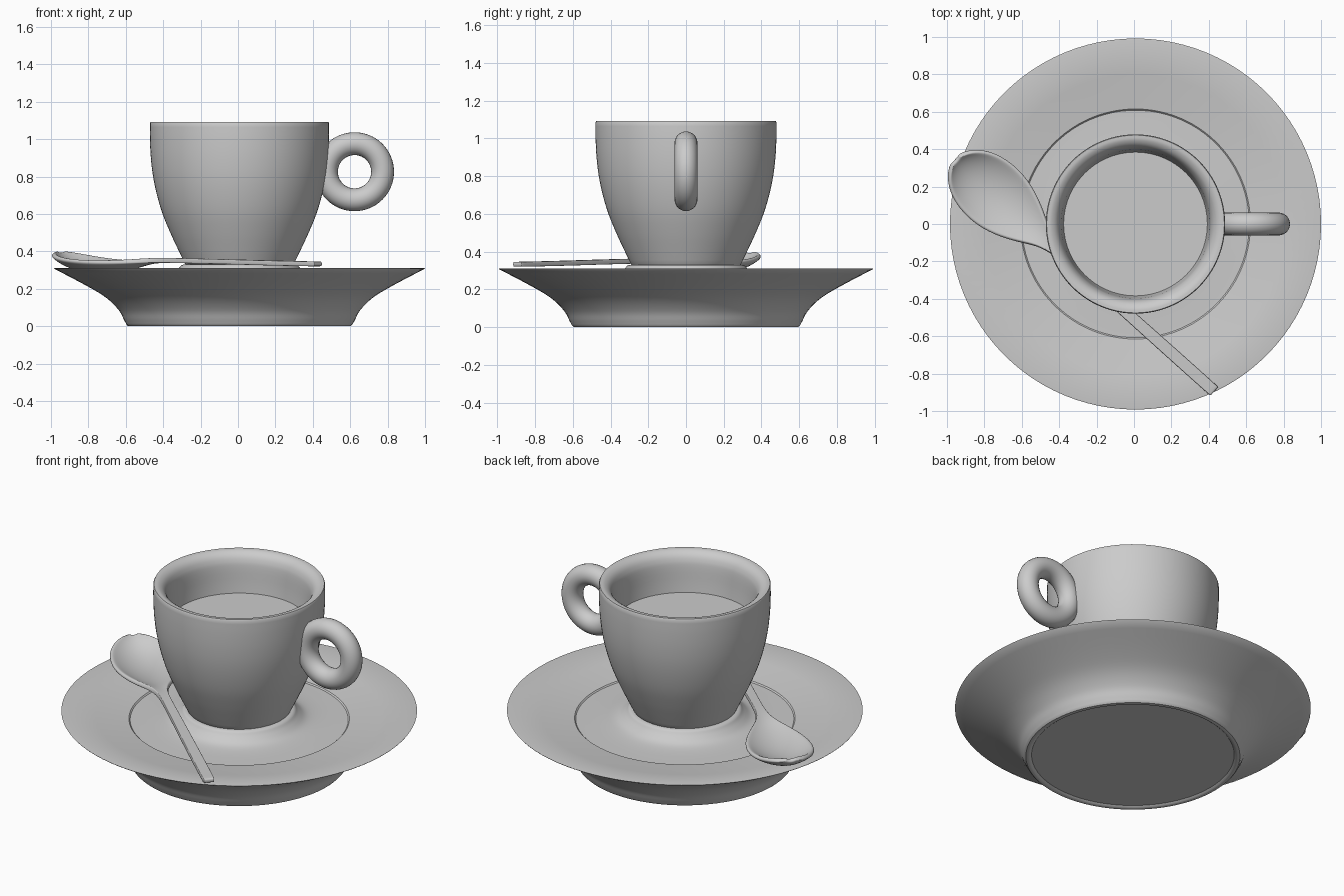
import bpy, bmesh, math
from mathutils import Vector

if "Cube" in bpy.data.objects:
    bpy.data.objects.remove(bpy.data.objects["Cube"])

CX = 0.008  # cup and saucer axis


def spline(pts, n=4):
    """Catmull-Rom curve through the points."""
    p = [Vector(q) for q in pts]
    p = [2 * p[0] - p[1]] + p + [2 * p[-1] - p[-2]]
    out = []
    for i in range(1, len(p) - 2):
        a, b, c, d = p[i - 1:i + 3]
        for k in range(n):
            t = k / n
            out.append(0.5 * (2 * b + (c - a) * t + (2 * a - 5 * b + 4 * c - d) * t * t
                              + (3 * b - a - 3 * c + d) * t ** 3))
    return out + [p[-2]]


def finish(name, bm, angle=35):
    bmesh.ops.recalc_face_normals(bm, faces=bm.faces)
    me = bpy.data.meshes.new(name)
    bm.to_mesh(me)
    bm.free()
    ob = bpy.data.objects.new(name, me)
    bpy.context.collection.objects.link(ob)
    bpy.ops.object.select_all(action='DESELECT')
    ob.select_set(True)
    bpy.context.view_layer.objects.active = ob
    bpy.ops.object.shade_smooth_by_angle(angle=math.radians(angle))
    return ob


def lathe(name, profile, steps=96):
    bm = bmesh.new()
    vs = [bm.verts.new((r, 0, z)) for r, z in profile]
    es = [bm.edges.new(e) for e in zip(vs, vs[1:])]
    bmesh.ops.spin(bm, geom=vs + es, cent=(0, 0, 0), axis=(0, 0, 1),
                   angle=2 * math.pi, steps=steps, use_merge=True)
    bmesh.ops.remove_doubles(bm, verts=bm.verts, dist=1e-5)
    ob = finish(name, bm)
    ob.location.x = CX
    return ob


# Saucer: flat base, flared underside, conical rim, raised seat for the cup
lathe("saucer",
      [(0, 0.01), (0.565, 0.01), (0.575, 0.002), (0.585, 0), (0.597, 0.002)]
      + spline([(0.605, 0.01), (0.618, 0.035), (0.645, 0.085), (0.71, 0.15),
                (0.81, 0.212), (0.99, 0.307)])
      + [(0.992, 0.31), (0.985, 0.312), (0.80, 0.285), (0.615, 0.262), (0.608, 0.255)]
      + spline([(0.60, 0.255), (0.46, 0.259), (0.38, 0.271), (0.335, 0.30), (0.312, 0.325)])
      + [(0.30, 0.33), (0, 0.33)])

# Cup: tapered bowl with a thick rim rounded to the inside
lathe("cup",
      [(0, 0.326), (0.285, 0.326)]
      + spline([(0.292, 0.335), (0.333, 0.42), (0.37, 0.50), (0.411, 0.60), (0.441, 0.70),
                (0.462, 0.80), (0.474, 0.90), (0.479, 1.0), (0.479, 1.085)])
      + spline([(0.475, 1.092), (0.45, 1.089), (0.425, 1.073), (0.408, 1.045),
                (0.398, 1.0), (0.385, 0.86), (0.35, 0.66), (0.25, 0.44), (0, 0.40)]))

# Drink surface
lathe("drink", [(0, 0.855), (0.384, 0.855)])

# Ring handle
bpy.ops.mesh.primitive_torus_add(location=(0.623, 0, 0.826), rotation=(math.pi / 2, 0, 0),
                                 major_radius=0.15, minor_radius=0.061,
                                 major_segments=64, minor_segments=24)
bpy.context.object.name = "cup_handle"
bpy.ops.object.shade_smooth()

# Spoon: rows of (distance along, half width, edge height, bowl depth)
rows = [(0, .030, .346, 0), (.012, .033, .346, 0), (.3, .033, .350, 0), (.7, .031, .359, 0),
        (1.0, .027, .364, 0), (1.13, .028, .366, 0), (1.23, .046, .364, .008),
        (1.32, .100, .358, .025), (1.44, .156, .357, .045), (1.56, .181, .360, .058),
        (1.67, .173, .370, .060), (1.75, .145, .382, .052), (1.805, .103, .394, .036),
        (1.835, .058, .400, .016), (1.845, .022, .402, .005)]
start = Vector((0.43, -0.895))
along = Vector((-0.745, 0.667)).normalized()
across = Vector((along.y, -along.x))
us = (-1, -.85, -.5, 0, .5, .85, 1)
bm = bmesh.new()
grid = []
for t, w, z, depth in rows:
    line = []
    for u in us:
        q = start + along * t + across * (w * u)
        line.append(bm.verts.new((q.x, q.y, z - depth * (1 - u * u))))
    grid.append(line)
for a, b in zip(grid, grid[1:]):
    for j in range(len(us) - 1):
        bm.faces.new((a[j], a[j + 1], b[j + 1], b[j]))
spoon = finish("spoon", bm, 60)
if spoon.data.polygons[0].normal.z < 0:
    spoon.data.flip_normals()
solid = spoon.modifiers.new("thickness", 'SOLIDIFY')
solid.thickness = 0.026
solid.offset = -1
sub = spoon.modifiers.new("smooth", 'SUBSURF')
sub.levels = sub.render_levels = 2
